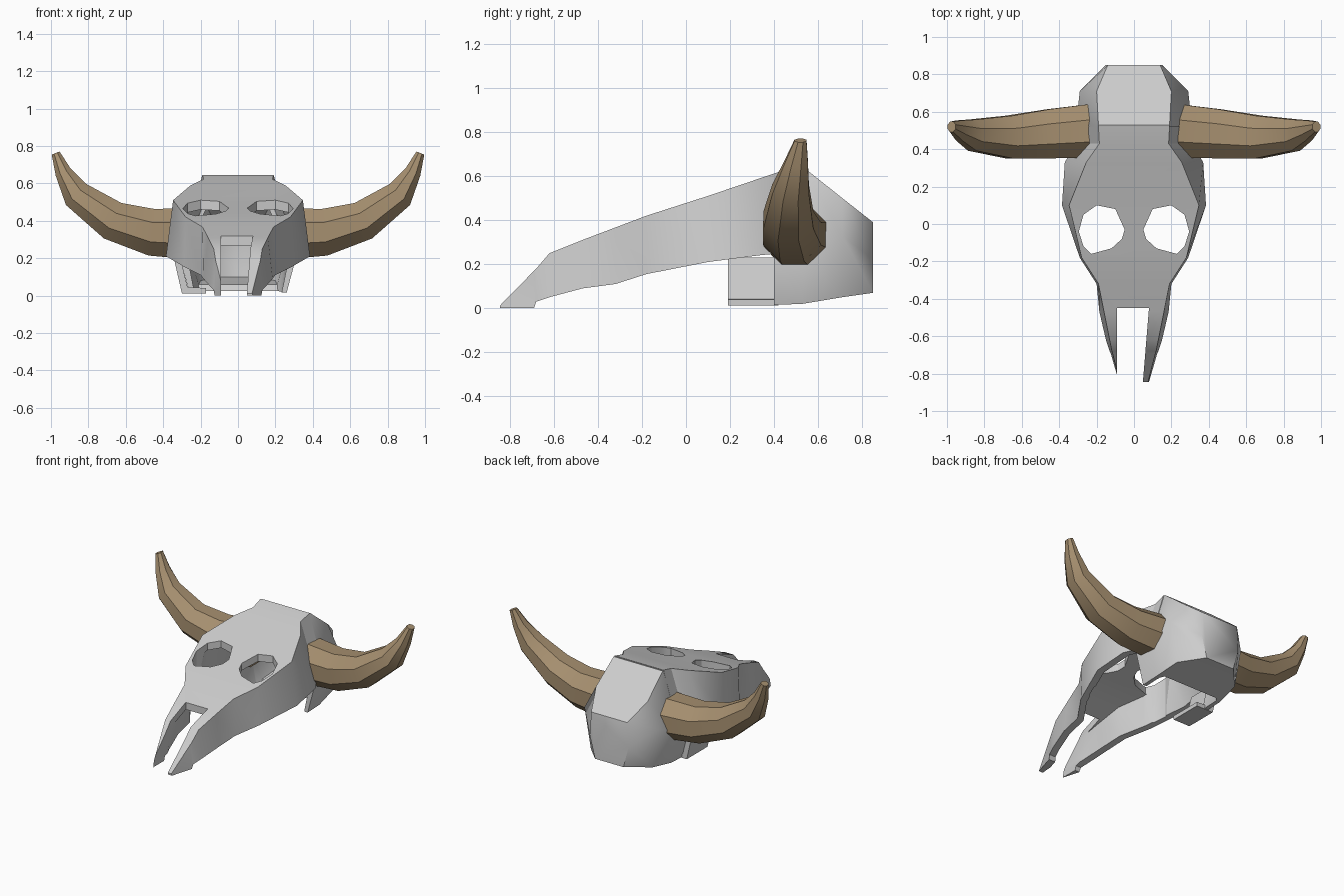
import bpy, bmesh, math
from mathutils import Vector

if "Cube" in bpy.data.objects:
    bpy.data.objects.remove(bpy.data.objects["Cube"])


def material(name, rgb):
    m = bpy.data.materials.new(name)
    m.diffuse_color = (*rgb, 1)
    m.use_nodes = True
    m.node_tree.nodes["Principled BSDF"].inputs["Base Color"].default_value = m.diffuse_color
    return m


BONE = material("bone grey", (0.61, 0.61, 0.61))
HORN = material("horn brown", (0.38, 0.275, 0.16))


def loft(name, rings, mat):
    """Closed solid through rings holding the same number of points."""
    bm = bmesh.new()
    loops = [[bm.verts.new(p) for p in r] for r in rings]
    n = len(loops[0])
    for a, b in zip(loops, loops[1:]):
        for i in range(n):
            j = (i + 1) % n
            bm.faces.new((a[i], a[j], b[j], b[i]))
    bm.faces.new(loops[0][::-1])
    bm.faces.new(loops[-1])
    bmesh.ops.recalc_face_normals(bm, faces=bm.faces)
    me = bpy.data.meshes.new(name)
    bm.to_mesh(me)
    bm.free()
    me.materials.append(mat)
    ob = bpy.data.objects.new(name, me)
    bpy.context.collection.objects.link(ob)
    return ob


def mirrored_rings(sections):
    """Rings across y from the right half of each outline."""
    return [[(x, y, z) for x, z in half] + [(-x, y, z) for x, z in half[::-1]]
            for y, *half in sections]


def activate(ob):
    bpy.ops.object.select_all(action='DESELECT')
    ob.select_set(True)
    bpy.context.view_layer.objects.active = ob


def smooth(ob, degrees=30):
    activate(ob)
    bpy.ops.object.shade_smooth_by_angle(angle=math.radians(degrees))


def subtract(ob, rings):
    """Cut away the solid lofted through the rings."""
    cutter = loft("cutter", rings, BONE)
    cutter.hide_render = True
    mod = ob.modifiers.new("hole", 'BOOLEAN')
    mod.operation, mod.solver, mod.object = 'DIFFERENCE', 'EXACT', cutter
    activate(ob)
    bpy.ops.object.modifier_apply(modifier=mod.name)
    bpy.data.objects.remove(cutter)


def cut(ob, outline):
    """Cut a vertical hole with the given (x, y) outline."""
    subtract(ob, [[(x, y, z) for x, y in outline] for z in (-0.5, 1)])


# Face: hollow channel; y, top corner x z, lower edge x z
WALL = 0.05
sections = [
    (-0.845, 0.075, 0.012, 0.08, 0.0),
    (-0.69, 0.115, 0.17, 0.125, 0.0),
    (-0.68, 0.118, 0.18, 0.13, 0.03),
    (-0.62, 0.13, 0.25, 0.15, 0.05),
    (-0.47, 0.16, 0.31, 0.185, 0.09),
    (-0.32, 0.19, 0.367, 0.20, 0.11),
    (-0.18, 0.28, 0.42, 0.29, 0.155),
    (0.10, 0.347, 0.51, 0.385, 0.21),
    (0.33, 0.255, 0.588, 0.37, 0.24),
    (0.43, 0.185, 0.622, 0.31, 0.25),
    (0.52, 0.19, 0.645, 0.31, 0.25),
]
rings = []
for y, ax, az, cx, cz in sections:
    inner = max(az - WALL, cz + 0.004)
    half = [(cx, cz), (ax, az)]
    hollow = [(cx - WALL, cz), (ax - WALL, inner)]
    outline = ([(-x, z) for x, z in half] + half[::-1]
               + hollow + [(-x, z) for x, z in hollow[::-1]])
    rings.append([(x, y, z) for x, z in outline])
face = loft("face", rings, BONE)

# Nose notch and eye sockets
cut(face, [(-0.09, -0.45), (0.08, -0.45), (0.043, -0.9), (-0.09, -0.9)])
eye = [(0.05, -0.03), (0.10, 0.08), (0.20, 0.10), (0.27, 0.05), (0.295, -0.04),
       (0.27, -0.12), (0.23, -0.16), (0.12, -0.13), (0.065, -0.08)]
for side in (-1, 1):
    cut(face, [(side * x, y) for x, y in eye])
smooth(face)

# Cranium: y, then top, side and bottom corners (x, z)
cranium = loft("cranium", mirrored_rings([
    (0.40, (0.165, 0.60), (0.315, 0.22), (0.26, 0.015)),
    (0.53, (0.19, 0.643), (0.31, 0.25), (0.26, 0.02)),
    (0.71, (0.20, 0.50), (0.29, 0.33), (0.24, 0.05)),
    (0.85, (0.14, 0.39), (0.15, 0.22), (0.11, 0.07)),
]), BONE)
# Brain cavity, open to the front and to the front half of the underside
subtract(cranium, mirrored_rings([
    (0.38, (0.12, 0.56), (0.275, 0.22), (0.22, -0.05)),
    (0.53, (0.15, 0.60), (0.27, 0.25), (0.22, -0.05)),
    (0.57, (0.15, 0.575), (0.265, 0.26), (0.21, 0.06)),
    (0.70, (0.16, 0.46), (0.25, 0.32), (0.20, 0.08)),
    (0.81, (0.11, 0.37), (0.12, 0.22), (0.09, 0.10)),
]))
smooth(cranium, 48)

# Jaw hinge plate left on one side, with a lip turned inward
hinge = [(-0.35, 0.23), (-0.30, 0.012), (-0.17, 0.012), (-0.17, 0.04),
         (-0.27, 0.045), (-0.315, 0.23)]
loft("jaw_hinge", [[(x, y, z) for x, z in hinge] for y in (0.19, 0.42)], BONE)

# Horns: centre x y z, radius across the bend, radius in depth
path = [
    (0.21, 0.50, 0.332, 0.145, 0.147),
    (0.46, 0.482, 0.338, 0.128, 0.134),
    (0.67, 0.465, 0.40, 0.108, 0.116),
    (0.865, 0.475, 0.54, 0.08, 0.085),
    (0.935, 0.50, 0.66, 0.045, 0.055),
    (0.975, 0.52, 0.762, 0.023, 0.028),
]
for side, label in ((-1, "left"), (1, "right")):
    rings = []
    for i, (x, y, z, r, ry) in enumerate(path):
        a, b = path[max(i - 1, 0)], path[min(i + 1, len(path) - 1)]
        t = Vector((b[0] - a[0], b[2] - a[2])).normalized()
        ring = []
        for k in range(8):
            ang = math.tau * (k + 0.5) / 8
            up, dep = r * 1.06 * math.sin(ang), ry * 1.06 * math.cos(ang)
            ring.append((side * (x - t.y * up), y + dep, z + t.x * up))
        rings.append(ring)
    smooth(loft(label + "_horn", rings, HORN))
